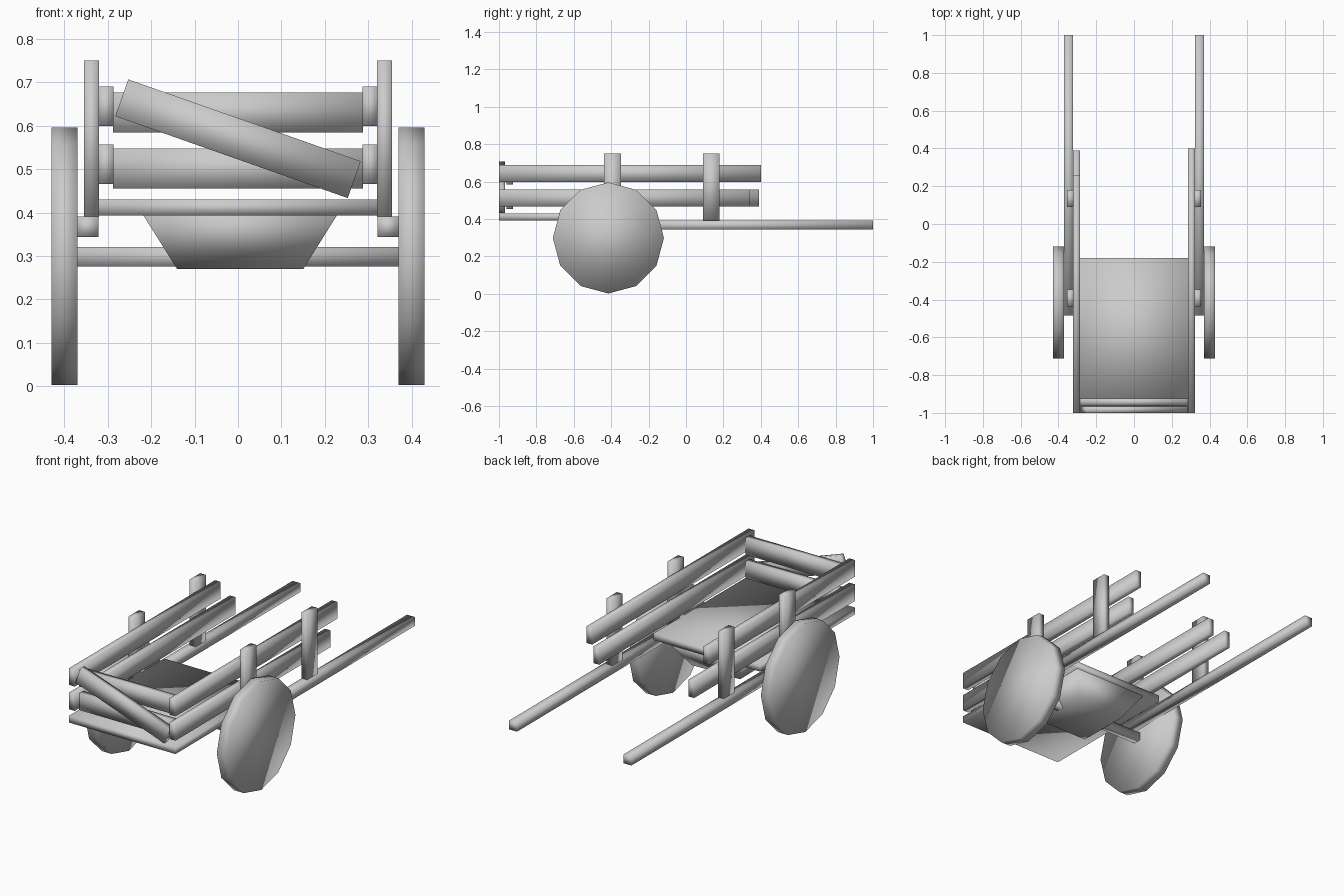
import bpy, bmesh, math
from mathutils import Matrix

if "Cube" in bpy.data.objects:
    bpy.data.objects.remove(bpy.data.objects["Cube"])


def finish(name, bm):
    bmesh.ops.recalc_face_normals(bm, faces=bm.faces)
    me = bpy.data.meshes.new(name)
    bm.to_mesh(me)
    bm.free()
    for p in me.polygons:
        p.use_smooth = True
    ob = bpy.data.objects.new(name, me)
    bpy.context.collection.objects.link(ob)
    return ob


def box(name, x, y, z, taper=1.0):
    """Box from (min, max) ranges; taper scales the lower face."""
    bm = bmesh.new()
    bmesh.ops.create_cube(bm, size=1)
    for v in bm.verts:
        k = taper if v.co.z < 0 else 1
        v.co.x *= (x[1] - x[0]) * k
        v.co.y *= (y[1] - y[0]) * k
        v.co.z *= z[1] - z[0]
    ob = finish(name, bm)
    ob.location = (sum(x) / 2, sum(y) / 2, sum(z) / 2)
    return ob


AXLE_Y = -0.415

for side, s in (("left", -1), ("right", 1)):
    def span(a, b):
        return tuple(sorted((s * a, s * b)))

    # twelve-sided solid wheel
    bm = bmesh.new()
    bmesh.ops.create_cone(bm, cap_ends=True, segments=12, radius1=0.297, radius2=0.297,
                          depth=0.06, matrix=Matrix.Rotation(math.pi / 2, 4, 'Y'))
    finish(side + "_wheel", bm).location = (s * 0.4, AXLE_Y, 0.299)

    # pulling shaft and upright posts
    box(side + "_shaft", span(0.322, 0.37), (-0.485, 1.0), (0.343, 0.391))
    for tag, y in (("front", -0.393), ("rear", 0.135)):
        box(f"{side}_{tag}_post", span(0.32, 0.355), (y - 0.045, y + 0.045), (0.39, 0.75))

    # side planks, each sawn to a different length
    upper_end, lower_end = (0.26, 0.39) if s < 0 else (0.40, 0.34)
    box(side + "_upper_plank", span(0.287, 0.322), (-1.0, upper_end), (0.599, 0.69))
    box(side + "_lower_plank", span(0.287, 0.322), (-1.0, lower_end), (0.466, 0.557))

# axle, bed and tapered axle block
box("axle", (-0.372, 0.372), (AXLE_Y - 0.022, AXLE_Y + 0.022), (0.276, 0.32))
box("bed", (-0.322, 0.322), (-1.0, -0.18), (0.393, 0.43))
box("axle_block", (-0.219, 0.229), (AXLE_Y - 0.23, AXLE_Y + 0.23), (0.27, 0.395), 0.65)

# front boards with a crooked brace
box("front_upper_board", (-0.288, 0.288), (-0.96, -0.925), (0.584, 0.676))
box("front_lower_board", (-0.288, 0.288), (-0.96, -0.925), (0.455, 0.547))
brace = box("front_brace", (-0.284, 0.284), (-1.0, -0.967), (0.525, 0.615))
brace.rotation_euler.y = math.radians(19.4)
